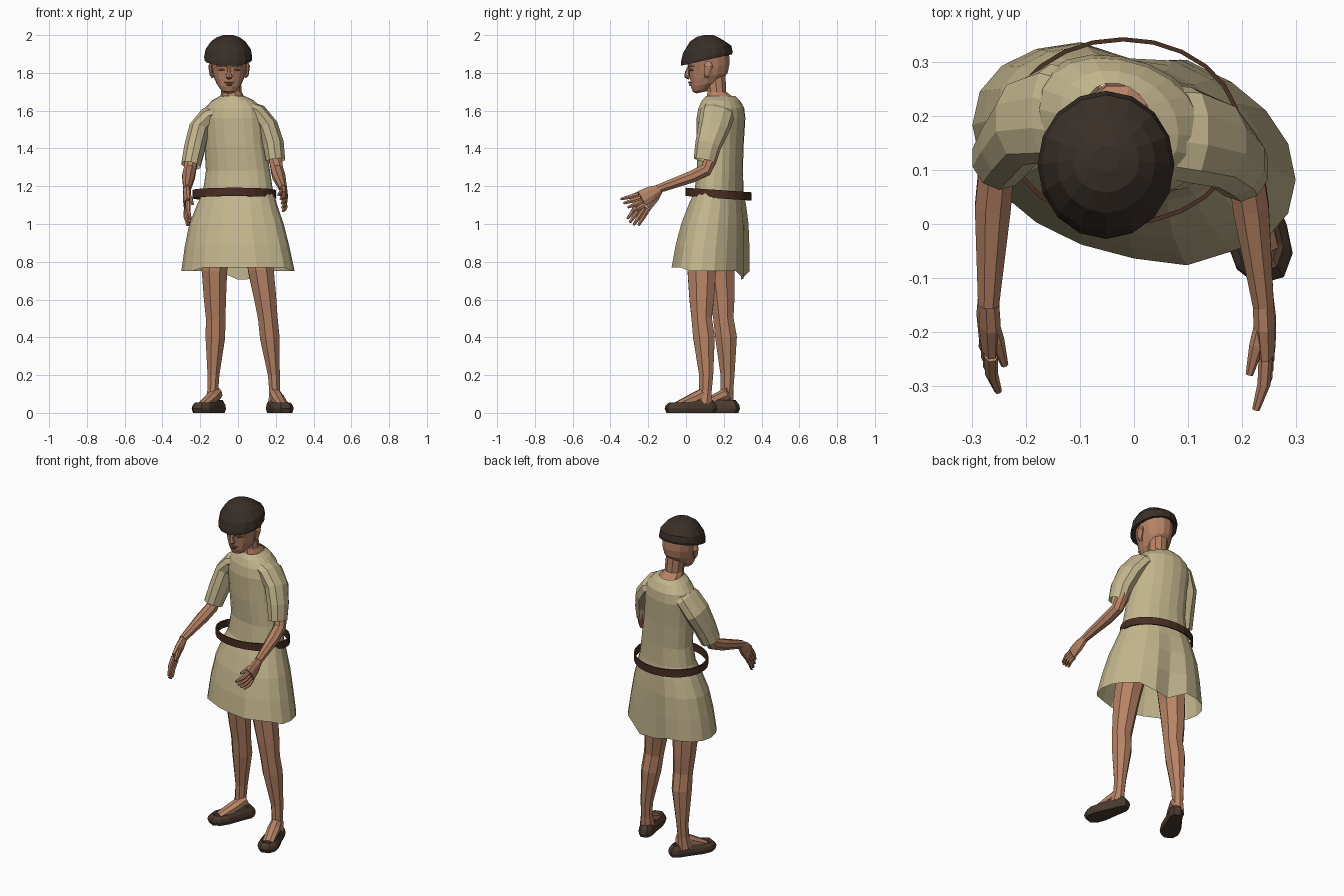
import bpy, bmesh, math
from mathutils import Vector as V


def material(name, rgb):
    m = bpy.data.materials.new(name)
    m.diffuse_color = (*rgb, 1)
    return m


SKIN = material("skin", (0.47, 0.225, 0.13))
LIP = material("lip", (0.27, 0.11, 0.07))
CLOTH = material("linen", (0.54, 0.46, 0.265))
BELT = material("belt_leather", (0.065, 0.027, 0.016))
HAT = material("felt", (0.04, 0.028, 0.021))
SHOE = material("shoe_leather", (0.07, 0.043, 0.028))


def loft(name, rings, mat, cap=(True, True)):
    """Skin a list of equal rings with quads."""
    bm = bmesh.new()
    vs = [[bm.verts.new(p) for p in r] for r in rings]
    n = len(vs[0])
    for a, b in zip(vs, vs[1:]):
        for i in range(n):
            j = (i + 1) % n
            bm.faces.new((a[i], a[j], b[j], b[i]))
    for use, r in zip(cap, (vs[0], vs[-1])):
        if use:
            bm.faces.new(r)
    bmesh.ops.remove_doubles(bm, verts=bm.verts, dist=1e-5)
    bmesh.ops.recalc_face_normals(bm, faces=bm.faces)
    me = bpy.data.meshes.new(name)
    bm.to_mesh(me)
    bm.free()
    me.materials.append(mat)
    ob = bpy.data.objects.new(name, me)
    bpy.context.collection.objects.link(ob)
    return ob


def ring(c, rx, ry, n=12, pitch=0.0, square=1.0, skew=0.0):
    """Ellipse around z; positive pitch lowers the front, skew moves the +x side forward."""
    pts = []
    for i in range(n):
        a = 2 * math.pi * i / n
        x, y = [math.copysign(abs(t) ** square, t) for t in (math.cos(a), math.sin(a))]
        pts.append(V(c) + V((rx * x, ry * y * math.cos(pitch) - skew * rx * x, ry * y * math.sin(pitch))))
    return pts


def tube(name, path, radii, mat, ref=(1, 0, 0), n=8, cap=(True, True)):
    """Tube along a path; radii are (along ref, across ref)."""
    pts = [V(p) for p in path]
    rings = []
    for i, p in enumerate(pts):
        t = (pts[min(i + 1, len(pts) - 1)] - pts[max(i - 1, 0)]).normalized()
        u = (V(ref) - t * V(ref).dot(t)).normalized()
        w = t.cross(u)
        a, b = radii[i]
        rings.append([p + u * a * math.cos(k) + w * b * math.sin(k)
                      for k in (2 * math.pi * (j + 0.5) / n for j in range(n))])
    return loft(name, rings, mat, cap)


# Tunic: collar down to flared hem, turned slightly, with a back pleat and a front crease
N = 20
tunic = []
for z, cx, cy, rx, ry in [
        (1.677, -0.03, 0.183, 0.066, 0.078), (1.655, -0.027, 0.185, 0.11, 0.098),
        (1.615, -0.025, 0.187, 0.15, 0.118),
        (1.56, -0.025, 0.185, 0.165, 0.126), (1.42, -0.015, 0.18, 0.163, 0.122),
        (1.28, 0.0, 0.18, 0.17, 0.117), (1.17, 0.0, 0.175, 0.186, 0.126),
        (1.10, -0.005, 0.166, 0.213, 0.147), (1.0, -0.008, 0.154, 0.25, 0.171),
        (0.88, -0.005, 0.142, 0.277, 0.187), (0.75, 0.0, 0.133, 0.30, 0.197)]:
    r = ring((cx, cy, z), rx, ry, N, square=0.95, skew=0.17)
    flare = max(0, (1.2 - z) / 0.45)
    r[N // 4].y -= 0.04 * flare
    r[N // 4].z -= 0.045 * flare ** 3
    r[N // 4 - 1].z -= 0.04 * flare ** 3
    r[3 * N // 4 + 1].y -= 0.005 * flare
    r[3 * N // 4 + 2].y += 0.008 * flare
    for k in range(-2, 4):
        r[3 * N // 4 + k].z += 0.02 * flare ** 3
    tunic.append(r)
loft("tunic", tunic, CLOTH, (False, False))

# Loose belt tilted down at the back
belt = []
for dr, dz in [(0, -0.022), (0, 0.022), (-0.008, 0.022), (-0.008, -0.022), (0, -0.022)]:
    belt.append(ring((-0.02, 0.172, 1.158 + dz), 0.22 + dr, 0.175 + dr, 24, -0.07))
loft("belt", belt, BELT, (False, False))

# Neck and head
loft("neck", [ring((cx, cy, z), rx, ry, 10) for cx, cy, z, rx, ry in [
    (-0.03, 0.185, 1.6, 0.07, 0.08), (-0.03, 0.183, 1.668, 0.066, 0.077),
    (-0.035, 0.163, 1.7, 0.054, 0.052), (-0.042, 0.152, 1.79, 0.056, 0.06)]], SKIN)
HX = -0.047
loft("head", [ring((HX, cy, cz), rx, ry, 14, 0.2) for cy, cz, rx, ry in [
    (0.083, 1.697, 0.028, 0.03), (0.088, 1.712, 0.045, 0.055), (0.108, 1.742, 0.066, 0.085),
    (0.122, 1.782, 0.083, 0.104), (0.124, 1.825, 0.093, 0.111),
    (0.118, 1.87, 0.1, 0.116), (0.11, 1.93, 0.085, 0.095)]], SKIN)
tube("nose", [(HX, 0.018, 1.836), (HX, 0.006, 1.803), (HX, 0.006, 1.782), (HX, 0.02, 1.773)],
     [(0.007, 0.006), (0.011, 0.012), (0.02, 0.016), (0.014, 0.01)], SKIN, n=6)
for k, (y, z) in enumerate([(0.018, 1.748), (0.022, 1.736)]):
    tube(("upper_lip", "lower_lip")[k], [(HX - 0.027, y + 0.014, z), (HX, y, z), (HX + 0.027, y + 0.014, z)],
         [(0.003, 0.003), (0.006, 0.007), (0.003, 0.003)], LIP, ref=(0, 0, 1), n=6)
for s, side in ((-1, "right"), (1, "left")):
    tube(side + "_eye", [(HX + s * 0.018, 0.019, 1.814), (HX + s * 0.037, 0.021, 1.816),
                         (HX + s * 0.058, 0.036, 1.814)],
         [(0.003, 0.003), (0.008, 0.006), (0.003, 0.003)], LIP, ref=(0, 0, 1), n=6)
    tube(side + "_brow", [(HX + s * 0.012, 0.012, 1.832), (HX + s * 0.04, 0.016, 1.838),
                          (HX + s * 0.068, 0.042, 1.834)],
         [(0.004, 0.004), (0.006, 0.006), (0.003, 0.003)], SKIN, ref=(0, 0, 1), n=6)
    tube(side + "_ear", [(HX + s * 0.085, 0.108, 1.776), (HX + s * 0.095, 0.11, 1.79),
                         (HX + s * 0.1, 0.118, 1.835), (HX + s * 0.092, 0.118, 1.858)],
         [(0.007, 0.01), (0.009, 0.017), (0.011, 0.026), (0.007, 0.014)], SKIN)

# Cap with a straight band and a low dome
loft("cap", [ring((-0.052, cy, cz), rx, ry, 16, p) for cy, cz, rx, ry, p in [
    (0.11, 1.875, 0.098, 0.115, 0.22), (0.108, 1.868, 0.126, 0.139, 0.22),
    (0.11, 1.885, 0.127, 0.14, 0.2), (0.112, 1.925, 0.12, 0.129, 0.15),
    (0.115, 1.965, 0.092, 0.095, 0.0), (0.118, 1.988, 0.062, 0.06, -0.05),
    (0.12, 2.0, 0.025, 0.025, 0.0)]], HAT)

# Sleeves
SLEEVE_R = [(0.04, 0.085), (0.054, 0.092), (0.058, 0.084), (0.058, 0.07), (0.053, 0.06)]
tube("right_sleeve", [(-0.08, 0.195, 1.615), (-0.155, 0.205, 1.57), (-0.205, 0.19, 1.5),
                      (-0.23, 0.15, 1.4), (-0.25, 0.12, 1.31)],
     SLEEVE_R, CLOTH, n=10, cap=(True, False))
tube("left_sleeve", [(0.02, 0.175, 1.62), (0.105, 0.165, 1.58), (0.158, 0.148, 1.51),
                     (0.188, 0.118, 1.42), (0.199, 0.10, 1.335)],
     SLEEVE_R, CLOTH, n=10, cap=(True, False))

# Arms
ARM_R = [(0.042, 0.042), (0.036, 0.036), (0.035, 0.036), (0.036, 0.034), (0.021, 0.024)]
tube("right_arm", [(-0.2, 0.18, 1.5), (-0.247, 0.14, 1.34), (-0.255, 0.11, 1.285),
                   (-0.262, 0.03, 1.25), (-0.27, -0.15, 1.185)], ARM_R, SKIN)
tube("left_arm", [(0.16, 0.15, 1.5), (0.198, 0.13, 1.34), (0.207, 0.105, 1.285),
                  (0.217, 0.03, 1.25), (0.24, -0.15, 1.185)], ARM_R, SKIN)


# Hands: flat palm, four close fingers and a thumb
def hand(side, wrist, knuckle, top, bottom, tips, thumb):
    wrist, knuckle, top, bottom = map(V, (wrist, knuckle, top, bottom))
    across = bottom - top
    tube(side + "_palm", [wrist, wrist.lerp(knuckle, 0.45), knuckle],
         [(0.024, 0.02), (0.041, 0.022), (0.047, 0.017)], SKIN, ref=across)
    for i, tip in enumerate(tips):
        base = top + across * (i / 3)
        mid = base.lerp(V(tip), 0.5) + V((0.006 if side == "left" else -0.006, 0, 0))
        tube(f"{side}_finger_{i + 1}", [base, mid, tip],
             [(0.014, 0.013), (0.013, 0.012), (0.007, 0.007)], SKIN, ref=across, n=6)
    start = wrist.lerp(top, 0.3)
    tube(side + "_thumb", [start, start.lerp(V(thumb), 0.5), thumb],
         [(0.016, 0.015), (0.016, 0.014), (0.007, 0.007)], SKIN, ref=across, n=6)


hand("left", (0.24, -0.14, 1.186), (0.246, -0.235, 1.135), (0.244, -0.25, 1.155), (0.248, -0.22, 1.1),
     [(0.226, -0.345, 1.132), (0.232, -0.33, 1.11), (0.235, -0.308, 1.088), (0.238, -0.28, 1.068)],
     (0.214, -0.28, 1.155))
hand("right", (-0.27, -0.14, 1.186), (-0.27, -0.22, 1.105), (-0.265, -0.245, 1.118), (-0.274, -0.2, 1.08),
     [(-0.252, -0.31, 1.028), (-0.256, -0.297, 1.008), (-0.261, -0.277, 0.994), (-0.267, -0.252, 0.993)],
     (-0.24, -0.262, 1.105))

# Legs with knees and calves
LEG_R = [(0.085, 0.09), (0.073, 0.082), (0.063, 0.07), (0.056, 0.058), (0.056, 0.062),
         (0.034, 0.04), (0.031, 0.036), (0.04, 0.05)]
tube("left_leg", [(0.1, 0.13, 0.98), (0.122, 0.083, 0.75), (0.145, 0.083, 0.6), (0.158, 0.083, 0.5),
                  (0.168, 0.095, 0.4), (0.19, 0.107, 0.2), (0.194, 0.103, 0.12), (0.198, 0.09, 0.05)],
     LEG_R, SKIN)
tube("right_leg", [(-0.1, 0.18, 0.98), (-0.125, 0.18, 0.75), (-0.122, 0.192, 0.6), (-0.118, 0.198, 0.5),
                   (-0.12, 0.212, 0.4), (-0.13, 0.22, 0.2), (-0.133, 0.217, 0.12), (-0.137, 0.205, 0.05)],
     LEG_R, SKIN)


# Shoes: outline of (along, half width) swept up through sole, side and opening
def shoe(side, cx, cy, angle):
    d = V((math.sin(angle), -math.cos(angle), 0))
    w = V((d.y, -d.x, 0))
    half = [(0.138, 0.026), (0.1, 0.054), (0.045, 0.058), (-0.04, 0.045), (-0.11, 0.038), (-0.138, 0.02)]
    outline = half + [(l, -h) for l, h in reversed(half)]
    c = V((cx, cy, 0))
    rings = []
    for z, sl, sw, rise in [(0, 0.94, 0.9, 0), (0.022, 1, 1, 0), (0.038, 0.97, 0.95, 0.005),
                            (0.055, 0.84, 0.75, 0.012), (0.045, 0.74, 0.6, 0)]:
        rings.append([c + d * l * sl + w * h * sw + V((0, 0, z + rise * (l < -0.02)))
                      for l, h in outline])
    loft(side + "_shoe", rings, SHOE)
    tube(side + "_instep", [c - d * 0.085 + V((0, 0, 0.105)), c - d * 0.02 + V((0, 0, 0.078)),
                            c + d * 0.08 + V((0, 0, 0.04))],
         [(0.03, 0.036), (0.037, 0.032), (0.034, 0.018)], SKIN, ref=w)


shoe("left", 0.215, 0.027, 0.28)
shoe("right", -0.15, 0.155, -0.5)
